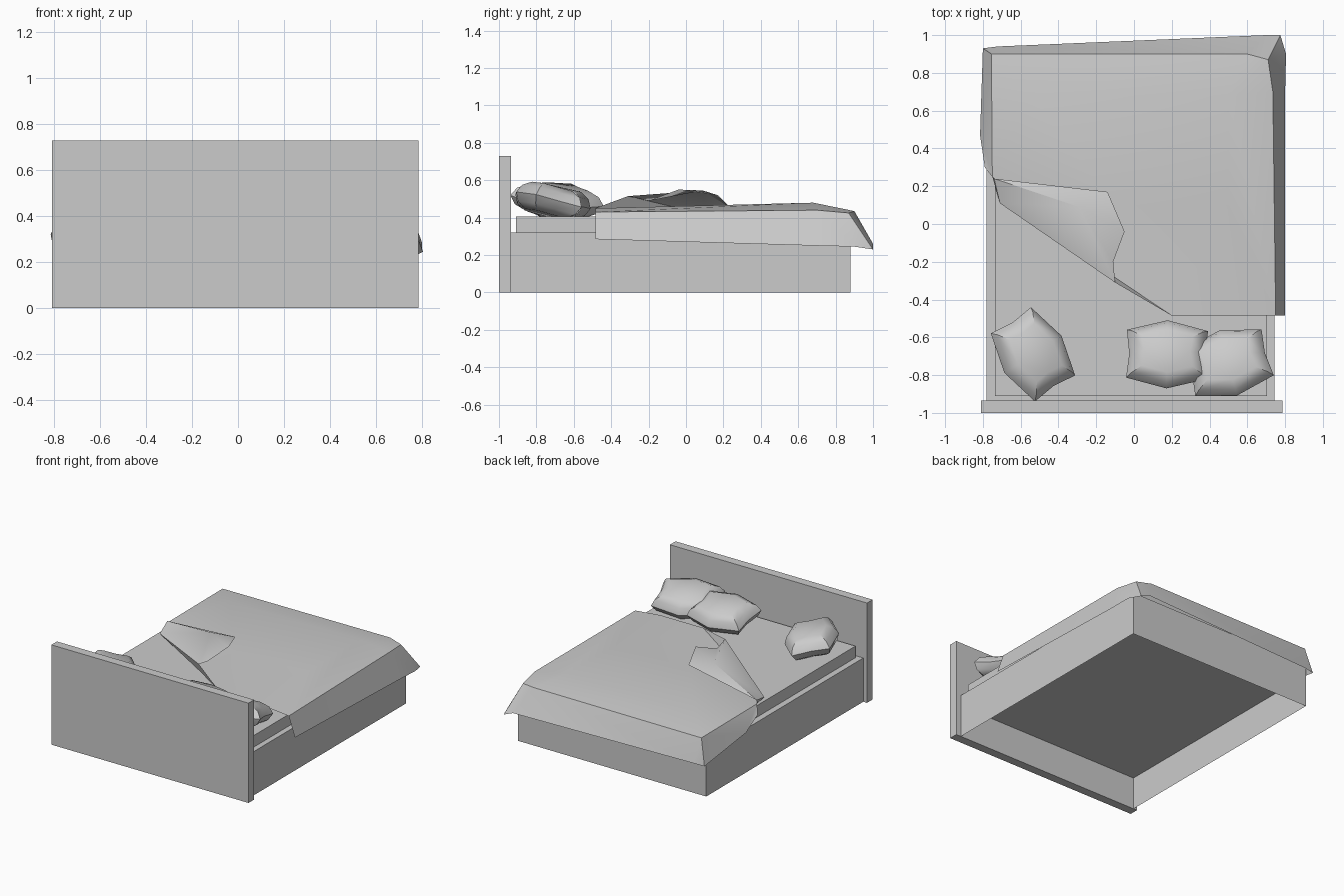
import bpy, math
from mathutils import Euler, Vector
import bmesh

if "Cube" in bpy.data.objects:
    bpy.data.objects.remove(bpy.data.objects["Cube"])


def make(name, verts, faces, smooth=None):
    me = bpy.data.meshes.new(name)
    me.from_pydata(verts, [], faces)
    bm = bmesh.new()
    bm.from_mesh(me)
    bmesh.ops.recalc_face_normals(bm, faces=bm.faces)
    bm.to_mesh(me)
    bm.free()
    ob = bpy.data.objects.new(name, me)
    bpy.context.collection.objects.link(ob)
    if smooth:
        bpy.ops.object.select_all(action='DESELECT')
        ob.select_set(True)
        bpy.context.view_layer.objects.active = ob
        bpy.ops.object.shade_smooth_by_angle(angle=math.radians(smooth))
    return ob


def box(name, lo, hi):
    v = [(x, y, z) for z in (lo[2], hi[2]) for y in (lo[1], hi[1]) for x in (lo[0], hi[0])]
    f = [(0, 2, 3, 1), (4, 5, 7, 6), (0, 1, 5, 4), (2, 6, 7, 3), (0, 4, 6, 2), (1, 3, 7, 5)]
    return make(name, v, f)


# headboard, base top, mattress
box("headboard", (-.81, -1, 0), (.785, -.935, .73))
box("bed_platform", (-.78, -.935, .24), (.745, .88, .32))
box("mattress", (-.735, -.91, .32), (.705, .86, .405))

# thin base skirt, open underneath
c = [(-.78, -.935), (.745, -.935), (.745, .88), (-.78, .88)]
make("base_skirt", [(x, y, z) for z in (0, .24) for x, y in c],
     [(i, (i + 1) % 4, (i + 1) % 4 + 4, i + 4) for i in range(4)])

# blanket with draped sides and a folded-back corner
P = {
    'A': (.75, -.485, .43), 'B': (.55, -.485, .45), 'C': (.2, -.485, .45), 'M': (-.09, -.29, .445),
    'E': (-.71, .11, .415), 'F': (-.75, .25, .43), 'G': (-.755, .9, .43), 'H': (.6, .9, .435),
    'I': (.71, .87, .425), 'J': (.735, .7, .44), 'U': (.5, .68, .48), 'T': (-.55, .68, .475),
    'V': (.5, .1, .465), 'X': (-.1, .1, .455),
    # hem
    'a': (.80, -.485, .285), 'j': (.80, .7, .25), 'i': (.805, .9, .245), 'k': (.775, 1, .23),
    'h': (.70, 1, .26), 'g': (-.72, .94, .25), 'l': (-.80, .93, .245), 'n': (-.815, .47, .32),
    'f': (-.79, .3, .38),
    # flap
    'D': (-.1, -.31, .515), 'p': (-.11, -.2, .49), 'q': (-.05, -.04, .55), 'r': (-.14, .17, .52),
    's': (-.29, .09, .545), 't': (-.74, .24, .45),
}
faces = ("AJUV AVB BVC CVX CXM MXE EXF FXT XVUT FTG TUHG UIH UJI "
         "AajJ JjiI Iik Ikh IhH HhgG Ggl GlnF Fnf "
         "EDM DCM EDs sDpq sqr tsr Est EtF").split()
keys = list(P)
make("blanket", list(P.values()), [[keys.index(k) for k in f] for f in faces], 35)


# pillow: eight-point seam, inset rings above and below, flat caps
def pillow(name, centre, turn, tilt):
    rim = [(.215, .13), (.0, .185), (-.215, .13), (-.20, 0),
           (-.215, -.13), (0, -.185), (.215, -.13), (.20, 0)]
    rings = [(.62, -.075), (.88, -.045), (1, 0), (.88, .045), (.62, .075)]
    rot = Euler((math.radians(tilt), 0, math.radians(turn))).to_matrix()
    v = [rot @ Vector((x * s, y * s, z)) + Vector(centre) for s, z in rings for x, y in rim]
    f = [(r * 8 + i, r * 8 + (i + 1) % 8, r * 8 + 8 + (i + 1) % 8, r * 8 + 8 + i)
         for r in range(4) for i in range(8)]
    f += [tuple(range(8)), tuple(range(32, 40))]
    make(name, v, f, 35)


pillow("pillow_left", (-.535, -.69, .49), -57, -13)
pillow("pillow_middle", (.175, -.69, .49), -1, -13)
pillow("pillow_right", (.50, -.735, .49), 15, -15)
